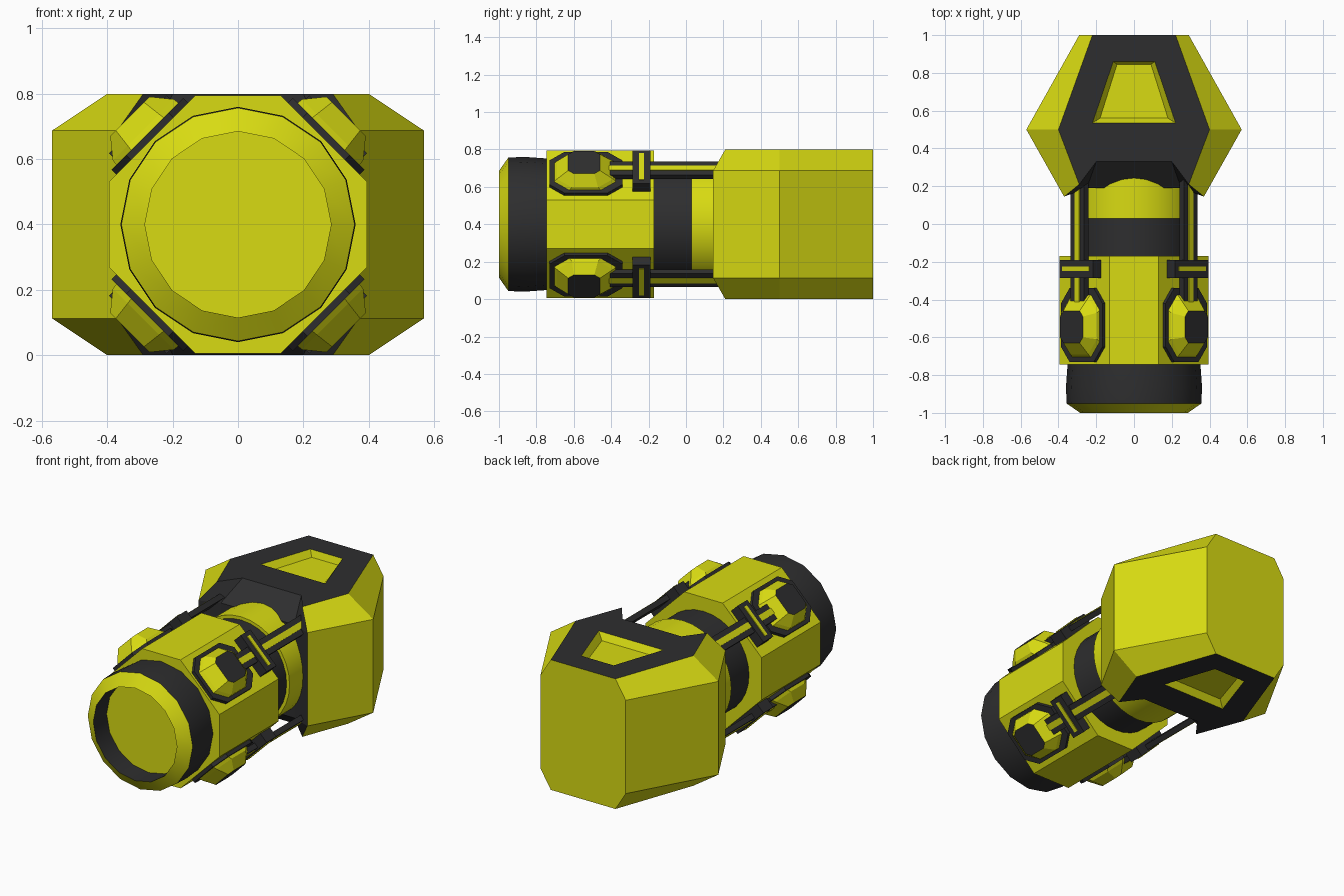
import bpy, bmesh, math
from mathutils import Vector

if "Cube" in bpy.data.objects:
    bpy.data.objects.remove(bpy.data.objects["Cube"], do_unlink=True)

C = 0.4            # height of the long axis
YELLOW, DARK = 0, 1


def make_material(name, rgb):
    m = bpy.data.materials.new(name)
    m.use_nodes = True
    m.diffuse_color = (*rgb, 1)
    m.node_tree.nodes["Principled BSDF"].inputs["Base Color"].default_value = (*rgb, 1)
    return m


MATERIALS = [make_material("yellow", (0.69, 0.71, 0.006)),
             make_material("charcoal", (0.027, 0.027, 0.028))]


def finish(bm, name, smooth=False):
    bmesh.ops.recalc_face_normals(bm, faces=bm.faces)
    mesh = bpy.data.meshes.new(name)
    bm.to_mesh(mesh)
    bm.free()
    ob = bpy.data.objects.new(name, mesh)
    bpy.context.collection.objects.link(ob)
    for m in MATERIALS:
        mesh.materials.append(m)
    if smooth:
        bpy.ops.object.select_all(action='DESELECT')
        ob.select_set(True)
        bpy.context.view_layer.objects.active = ob
        bpy.ops.object.shade_smooth_by_angle(angle=math.radians(30))
    return ob


def add_face(bm, verts, mat):
    bm.faces.new(verts).material_index = mat


def loft(bm, loops, bands, caps=(None, None)):
    """Bridge equal loops; bands and caps hold colour indices."""
    rows = [[bm.verts.new(p) for p in loop] for loop in loops]
    n = len(rows[0])
    for a, b, mat in zip(rows, rows[1:], bands):
        for i in range(n):
            j = (i + 1) % n
            add_face(bm, (a[i], a[j], b[j], b[i]), mat)
    for row, mat in zip((rows[0], rows[-1]), caps):
        if mat is not None:
            add_face(bm, row, mat)
    return rows


def lathe(name, profile, bands, caps, sides):
    """Turn (radius, y) pairs about the long axis."""
    bm = bmesh.new()
    angles = [2 * math.pi * i / sides for i in range(sides)]
    loops = [[(r * math.sin(a), y, C + r * math.cos(a)) for a in angles]
             for r, y in profile]
    loft(bm, loops, bands, caps)
    return finish(bm, name, smooth=True)


# Front nozzle with a shallow recess, and the neck between body and head
lathe("nozzle", [(0.285, -0.87), (0.285, -1), (0.357, -0.95), (0.36, -0.86), (0.35, -0.72)],
      [DARK, YELLOW, DARK, DARK], (YELLOW, DARK), 16)
lathe("neck_dark", [(0.31, -0.2), (0.31, 0.04)], [DARK], (DARK, DARK), 32)
lathe("neck_collar", [(0.33, 0.03), (0.33, 0.3)], [YELLOW], (YELLOW, YELLOW), 32)

# Eight-sided body
A, B = 0.395, 0.13
octagon = [(B, A), (A, B), (A, -B), (B, -A), (-B, -A), (-A, -B), (-A, B), (-B, A)]
bm = bmesh.new()
loft(bm, [[(x, y, C + z) for x, z in octagon] for y in (-0.745, -0.17)],
     [YELLOW], (YELLOW, YELLOW))
finish(bm, "body")


# Rear head: bevelled hexagonal block, notched in front, recessed above and below
def mirrored(half):
    return half + [(-x, y) for x, y in reversed(half)]


waist = mirrored([(0.29, 1), (0.57, 0.5), (0.37, 0.145), (0.25, 0.19)])
lid = mirrored([(0.22, 1), (0.40, 0.5), (0.29, 0.21), (0.20, 0.33)])
window = mirrored([(0.11, 0.86), (0.22, 0.535)])
floor = mirrored([(0.09, 0.845), (0.18, 0.56)])


def at(loop, z):
    return [(x, y, z) for x, y in loop]


bm = bmesh.new()
rows = loft(bm, [at(lid, 0), at(waist, C - 0.287), at(waist, C + 0.287), at(lid, 2 * C)],
            [YELLOW] * 3)
bm.faces.ensure_lookup_table()
for f in bm.faces:
    c = f.calc_center_median()
    if abs(c.x) < 0.32 and c.y < 0.3:
        f.material_index = DARK
for o, z, inward in ((rows[0], 0, 1), (rows[-1], 2 * C, -1)):
    w = loft(bm, [at(window, z), at(floor, z + inward * 0.04)], [YELLOW], (None, YELLOW))[0]
    add_face(bm, (o[0], o[1], w[1], w[0]), DARK)
    add_face(bm, (*o[1:7], w[2], w[1]), DARK)
    add_face(bm, (o[6], o[7], w[3], w[2]), DARK)
    add_face(bm, (o[7], o[0], w[0], w[3]), DARK)
finish(bm, "head")


# Parts on the four slanted sides, in (across, along, outward) coordinates
def slab(y0, y1, half, cut, out):
    """Rectangle with cut corners lying at one outward distance."""
    if cut == 0:
        return [(half, y0, out), (half, y1, out), (-half, y1, out), (-half, y0, out)]
    h = half - cut * 0.8
    return [(h, y0, out), (half, y0 + cut, out), (half, y1 - cut, out), (h, y1, out),
            (-h, y1, out), (-half, y1 - cut, out), (-half, y0 + cut, out), (-h, y0, out)]


def corner_part(name, loops, bands, top):
    for sx, side in ((1, "left"), (-1, "right")):
        for sz, level in ((1, "upper"), (-1, "lower")):
            bm = bmesh.new()
            k = math.sqrt(0.5)
            loft(bm, [[(sx * k * (r + t), y, C + sz * k * (r - t)) for t, y, r in loop]
                      for loop in loops], bands, (bands[0], top))
            finish(bm, f"{name}_{level}_{side}")


def box(name, y0, y1, half, r0, r1, mat):
    corner_part(name, [slab(y0, y1, half, 0, r) for r in (r0, r1)], [mat], mat)


corner_part("pod_base", [slab(-0.73, -0.34, 0.155, 0.08, r) for r in (0.36, 0.392)],
            [DARK], DARK)
corner_part("pod", [slab(-0.71, -0.37, 0.135, 0.08, 0.385),
                    slab(-0.69, -0.39, 0.132, 0.08, 0.41),
                    slab(-0.63, -0.46, 0.085, 0.03, 0.468)], [YELLOW, YELLOW], DARK)
box("rail", -0.42, 0.28, 0.05, 0.392, 0.424, DARK)
box("rail_stripe", -0.42, 0.27, 0.018, 0.42, 0.428, YELLOW)
box("clamp", -0.285, -0.19, 0.125, 0.36, 0.433, DARK)
box("clamp_stripe", -0.25, -0.225, 0.1, 0.429, 0.438, YELLOW)
